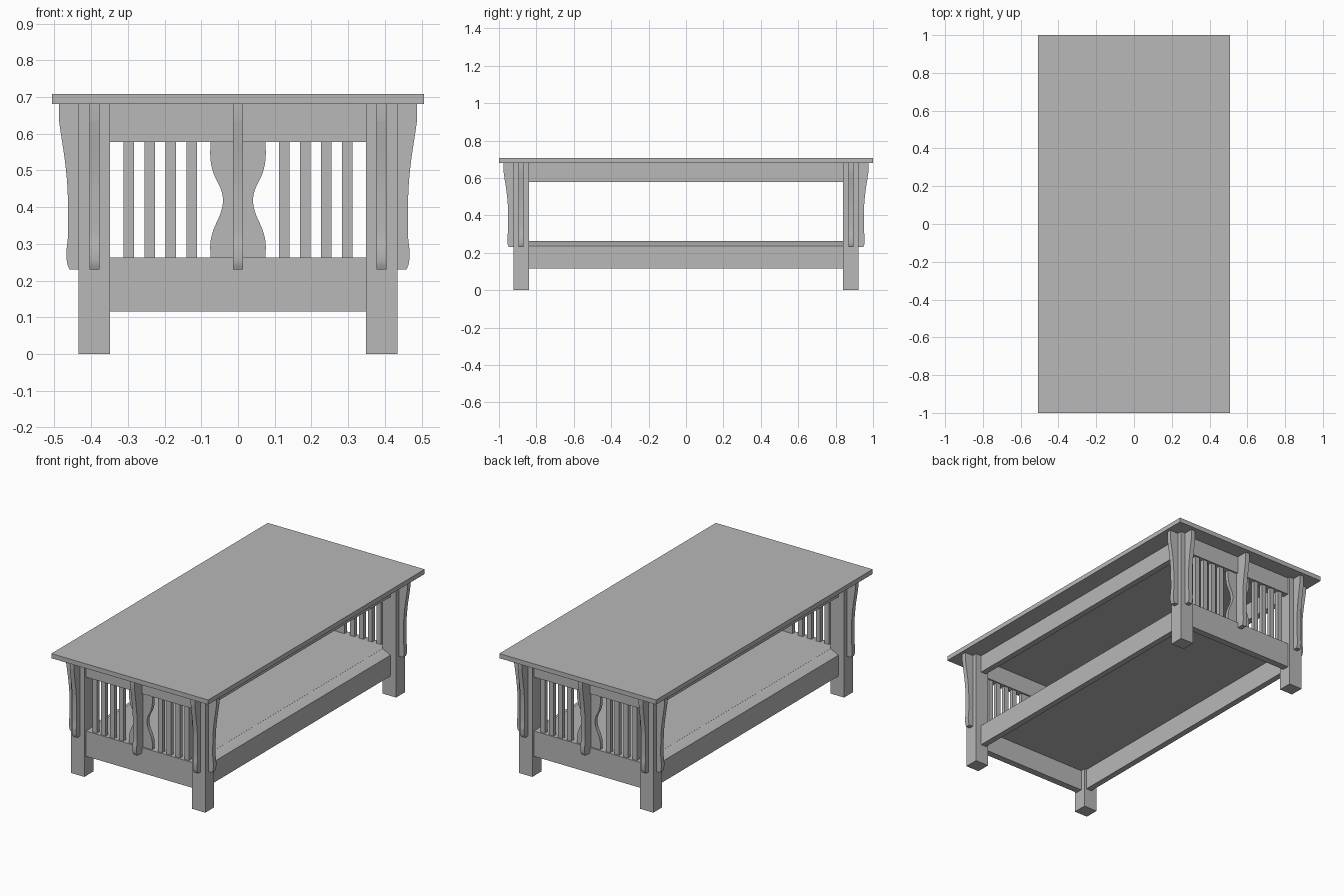
import bpy
import bmesh
import math
from mathutils import Vector

if "Cube" in bpy.data.objects:
    bpy.data.objects.remove(bpy.data.objects["Cube"], do_unlink=True)

GREY = (0.48, 0.48, 0.48, 1)
wood = bpy.data.materials.new("plain grey")
wood.use_nodes = True
wood.diffuse_color = GREY
wood.node_tree.nodes["Principled BSDF"].inputs["Base Color"].default_value = GREY


def prism(name, outline, origin, across, along, thickness):
    """Extrude a flat outline (across, up) symmetrically in the direction along."""
    across, along, up = Vector(across), Vector(along), Vector((0, 0, 1))
    bm = bmesh.new()
    verts = [bm.verts.new(Vector(origin) + across * a + up * z - along * thickness / 2)
             for a, z in outline]
    face = bm.faces.new(verts)
    moved = bmesh.ops.extrude_face_region(bm, geom=[face])["geom"]
    bmesh.ops.translate(bm, vec=along * thickness,
                        verts=[g for g in moved if isinstance(g, bmesh.types.BMVert)])
    bmesh.ops.recalc_face_normals(bm, faces=bm.faces)
    mesh = bpy.data.meshes.new(name)
    bm.to_mesh(mesh)
    bm.free()
    mesh.materials.append(wood)
    for p in mesh.polygons:
        p.use_smooth = True
    mesh.set_sharp_from_angle(angle=math.radians(30))
    ob = bpy.data.objects.new(name, mesh)
    bpy.context.collection.objects.link(ob)
    return ob


def box(name, x0, x1, y0, y1, z0, z1):
    return prism(name, [(x0, z0), (x1, z0), (x1, z1), (x0, z1)],
                 (0, (y0 + y1) / 2, 0), (1, 0, 0), (0, 1, 0), abs(y1 - y0))


def smooth_path(points, steps=5):
    """Catmull-Rom curve through the points."""
    p = [Vector(q) for q in [points[0]] + points + [points[-1]]]
    path = []
    for a, b, c, d in zip(p, p[1:], p[2:], p[3:]):
        for i in range(steps):
            t = i / steps
            path.append((2 * b + (c - a) * t + (2 * a - 5 * b + 4 * c - d) * t * t
                         + (3 * b - a - 3 * c + d) * t ** 3) / 2)
    return [tuple(q) for q in path] + [points[-1]]


# Shared levels and positions
UNDER_TOP, APRON_Z = 0.681, 0.578
RAIL_Z, RAIL_TOP = 0.115, 0.263
LEG_IN, LEG_OUT = 0.348, 0.434
LEG_Y_IN, LEG_Y_OUT = 0.84, 0.922
END_IN, END_OUT = 0.868, 0.908

# Bracket outline: distance out from the leg face, height
bracket_edge = [(0.054, UNDER_TOP)] + smooth_path(
    [(0.054, 0.638), (0.047, 0.59), (0.038, 0.53), (0.031, 0.46), (0.029, 0.39),
     (0.029, 0.325), (0.033, 0.283), (0.032, 0.25), (0.025, 0.23)])


def bracket(name, origin, across, along, root=0.0):
    outline = [(-root, 0.23), (-root, UNDER_TOP)] + bracket_edge
    prism(name, outline, origin, across, along, 0.027)


# Table top
box("table_top", -0.507, 0.507, -1, 1, UNDER_TOP, 0.708)

# Legs with two brackets each
leg_x, leg_y = (LEG_IN + LEG_OUT) / 2, (LEG_Y_IN + LEG_Y_OUT) / 2
for sx, side in ((-1, "right"), (1, "left")):
    for sy, end in ((-1, "front"), (1, "back")):
        tag = f"{end}_{side}"
        box(f"leg_{tag}", sx * LEG_IN, sx * LEG_OUT, sy * LEG_Y_IN, sy * LEG_Y_OUT,
            0, UNDER_TOP)
        bracket(f"side_bracket_{tag}", (sx * LEG_OUT, sy * leg_y, 0), (sx, 0, 0), (0, 1, 0))
        bracket(f"end_bracket_{tag}", (sx * leg_x, sy * LEG_Y_OUT, 0), (0, sy, 0), (1, 0, 0))

# Long aprons and long lower rails
for sx, side in ((-1, "right"), (1, "left")):
    for part, z0, z1 in (("apron", APRON_Z, UNDER_TOP), ("lower_rail", RAIL_Z, 0.237)):
        box(f"long_{part}_{side}", sx * 0.362, sx * 0.397, -LEG_Y_IN, LEG_Y_IN, z0, z1)

# Shelf with sloping long edges
prism("shelf", [(-0.397, 0.237), (0.397, 0.237), (0.347, RAIL_TOP), (-0.347, RAIL_TOP)],
      (0, 0, 0), (1, 0, 0), (0, 1, 0), 2 * LEG_Y_IN)
box("shelf_core", -LEG_IN, LEG_IN, -END_IN, END_IN, 0.237, RAIL_TOP)

# Splat outline: one curved edge mirrored
edge = smooth_path([(0.075, APRON_Z), (0.075, 0.53), (0.066, 0.49), (0.047, 0.45),
                    (0.041, 0.418), (0.047, 0.385), (0.066, 0.34), (0.075, 0.305),
                    (0.075, RAIL_TOP)])
splat = edge + [(-x, z) for x, z in reversed(edge)]

# End frames: apron, rail, slats, splat and middle bracket
for sy, end in ((-1, "front"), (1, "back")):
    y0, y1 = sy * END_IN, sy * END_OUT
    mid = (y0 + y1) / 2
    box(f"end_apron_{end}", -LEG_IN, LEG_IN, y0, y1, APRON_Z, UNDER_TOP)
    box(f"end_lower_rail_{end}", -LEG_IN, LEG_IN, y0, y1, RAIL_Z, RAIL_TOP)
    prism(f"splat_{end}", splat, (0, mid, 0), (1, 0, 0), (0, 1, 0), 0.022)
    bracket(f"middle_bracket_{end}", (0, sy * LEG_Y_OUT, 0), (0, sy, 0), (1, 0, 0),
            root=LEG_Y_OUT - END_OUT + 0.012)
    for sx in (-1, 1):
        for i in range(4):
            x = sx * (0.126 + 0.0572 * i)
            box(f"slat_{end}", x - 0.0145, x + 0.0145, mid - 0.012, mid + 0.012,
                APRON_Z, RAIL_TOP)
